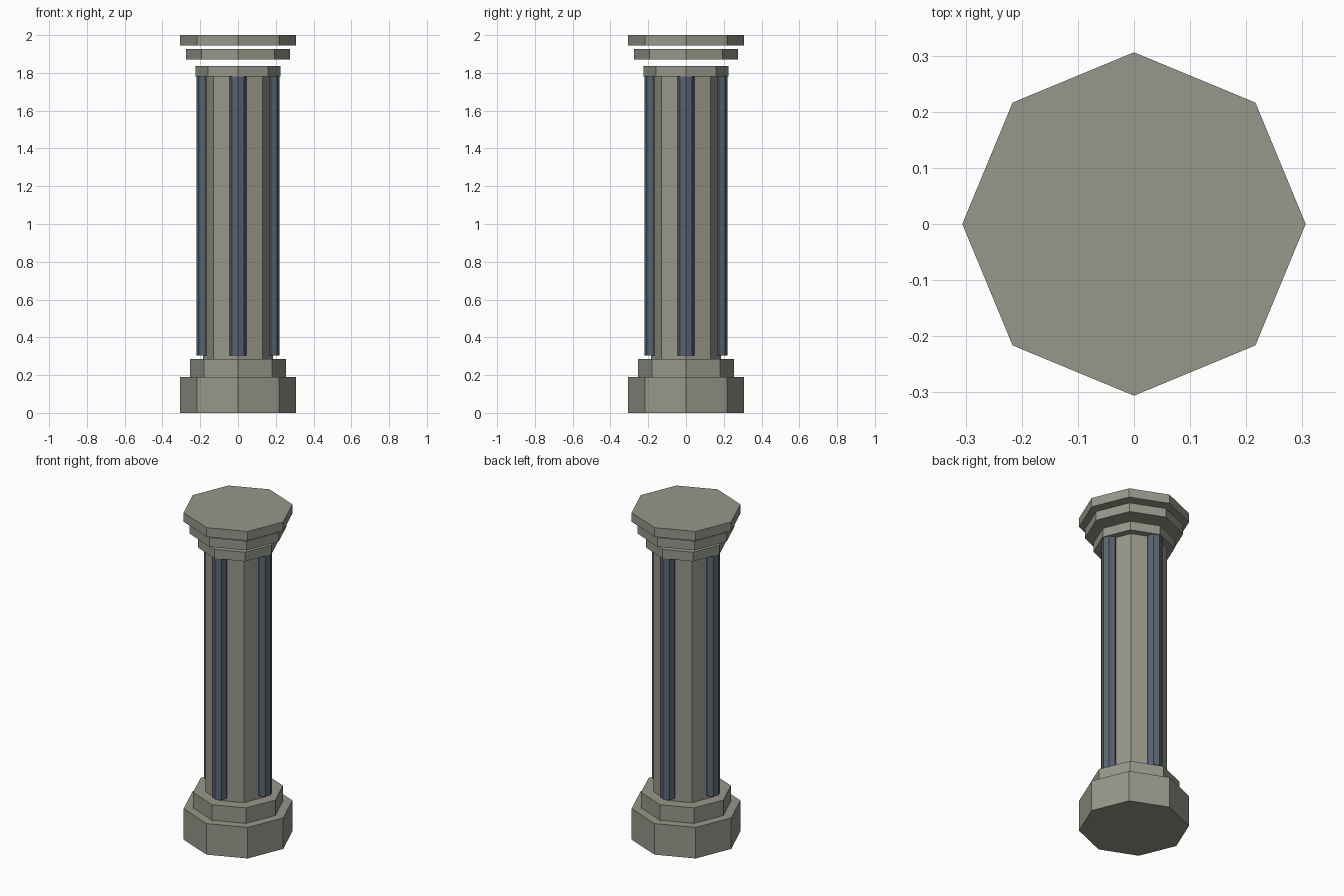
import bpy
import math

if "Cube" in bpy.data.objects:
    bpy.data.objects.remove(bpy.data.objects["Cube"])


def material(name, rgb):
    mat = bpy.data.materials.new(name)
    mat.diffuse_color = (*rgb, 1)
    mat.use_nodes = True
    mat.node_tree.nodes["Principled BSDF"].inputs["Base Color"].default_value = mat.diffuse_color
    return mat


STONE = material("stone", (0.31, 0.31, 0.26))
SLATE = material("slate", (0.10, 0.13, 0.17))


def octagon(name, radius, z0, z1, mat, x=0, y=0):
    """Eight-sided prism with corners on the axes, spanning z0 to z1."""
    bpy.ops.mesh.primitive_cylinder_add(
        vertices=8, radius=radius, depth=z1 - z0, location=(x, y, (z0 + z1) / 2))
    obj = bpy.context.object
    obj.name = name
    obj.data.materials.append(mat)
    return obj


# Stepped base and shaft
octagon("base_plinth", 0.306, 0, 0.19, STONE)
octagon("base_step", 0.253, 0.19, 0.285, STONE)
octagon("shaft", 0.184, 0.285, 1.78, STONE)

# Capital: collar and two separate slabs above it
octagon("capital_collar", 0.226, 1.78, 1.836, STONE)
octagon("capital_middle_slab", 0.274, 1.87, 1.926, STONE)
octagon("capital_top_slab", 0.306, 1.944, 2.0, STONE)

# Four dark rods set into the shaft corners
for i in range(4):
    a = i * math.pi / 2
    octagon(f"shaft_rod_{i + 1}", 0.045, 0.305, 1.78, SLATE,
            0.175 * math.cos(a), 0.175 * math.sin(a))
